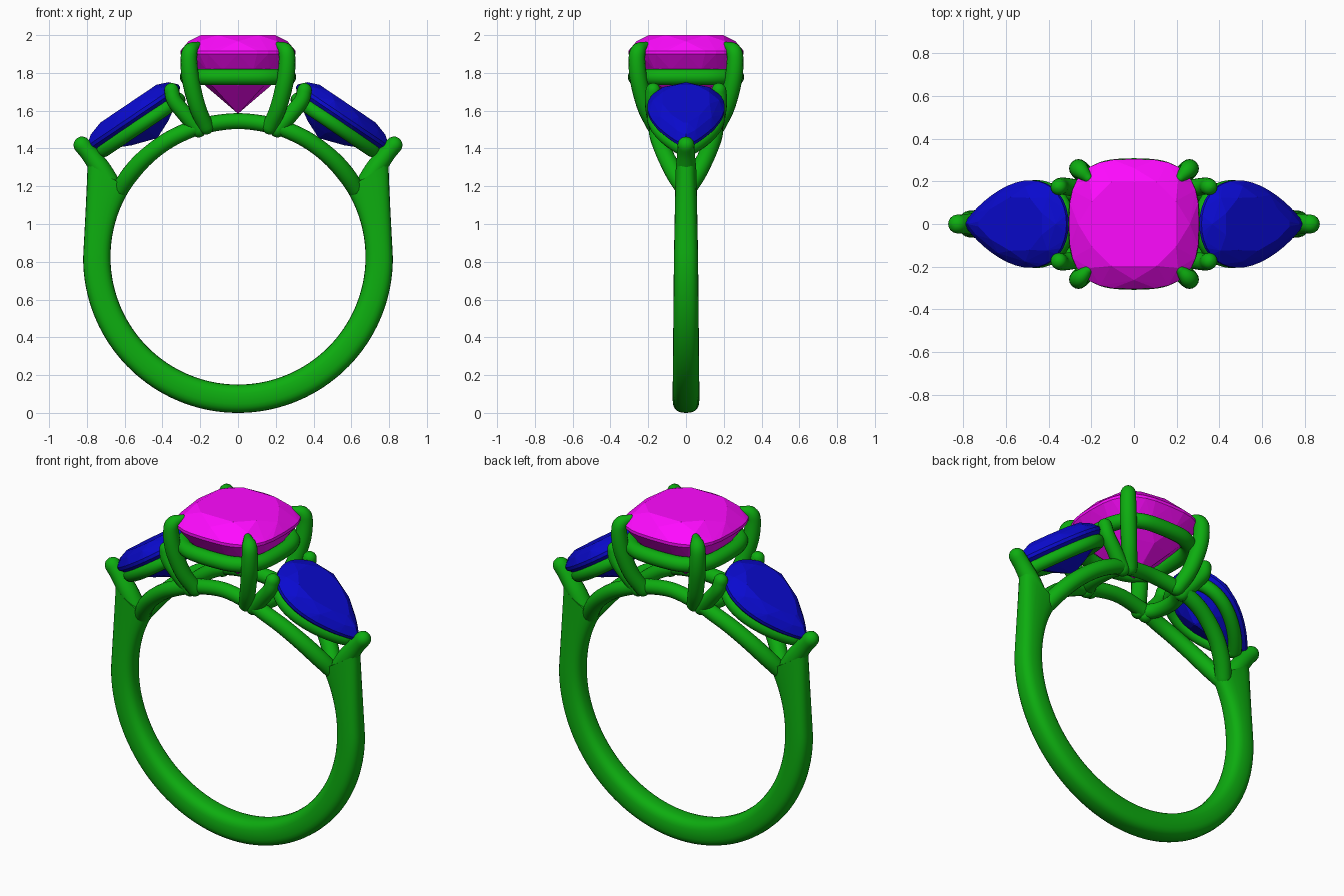
import bpy, bmesh, math
from mathutils import Vector
from math import sin, cos, pi, radians

if "Cube" in bpy.data.objects:
    bpy.data.objects.remove(bpy.data.objects["Cube"])


def material(name, col):
    m = bpy.data.materials.new(name)
    m.diffuse_color = (*col, 1)
    m.use_nodes = True
    m.node_tree.nodes["Principled BSDF"].inputs["Base Color"].default_value = m.diffuse_color
    return m


METAL = material("green metal", (0.004, 0.42, 0.005))
PINK = material("magenta stone", (1.0, 0.003, 1.0))
BLUE = material("blue stone", (0.003, 0.003, 0.62))
CZ = 0.825  # height of the finger hole centre


def finish(name, bm, mat, mirror=(False, False), smooth=True):
    bmesh.ops.recalc_face_normals(bm, faces=bm.faces[:])
    me = bpy.data.meshes.new(name)
    bm.to_mesh(me)
    bm.free()
    me.materials.append(mat)
    for p in me.polygons:
        p.use_smooth = smooth
    ob = bpy.data.objects.new(name, me)
    bpy.context.collection.objects.link(ob)
    if any(mirror):
        mod = ob.modifiers.new("Mirror", 'MIRROR')
        mod.use_axis = (*mirror, False)
        mod.use_mirror_merge = False
    return ob


def skin(bm, rings, closed=False):
    """Bridge a list of equal point rings into a tube."""
    vs = [[bm.verts.new(p) for p in r] for r in rings]
    n, k = len(vs[0]), len(vs)
    for i in range(k if closed else k - 1):
        a, b = vs[i], vs[(i + 1) % k]
        for j in range(n):
            bm.faces.new((a[j], a[(j + 1) % n], b[(j + 1) % n], b[j]))
    if not closed:
        bm.faces.new(vs[0])
        bm.faces.new(vs[-1])


def tube(name, pts, radii, ref, closed=False, mirror=(False, False), steps=6, sides=16):
    """Round wire through the points, with rounded ends when open."""
    ref = Vector(ref)
    P = [Vector((*p, r)) for p, r in zip(pts, radii)]
    n = len(P)
    S = []
    for i in range(n if closed else n - 1):
        if closed:
            p0, p1, p2, p3 = (P[(i + k) % n] for k in (-1, 0, 1, 2))
        else:
            p1, p2 = P[i], P[i + 1]
            p0 = P[i - 1] if i else p1 * 2 - p2
            p3 = P[i + 2] if i + 2 < n else p2 * 2 - p1
        for s in range(steps):
            t = s / steps
            S.append((p1 * 2 + (p2 - p0) * t + (p0 * 2 - p1 * 5 + p2 * 4 - p3) * t * t
                      + (p1 * 3 - p0 - p2 * 3 + p3) * t ** 3) * 0.5)
    if not closed:
        S.append(P[-1])
    m = len(S)
    rings = []

    def ring(c, t, r):
        a = (ref - t * ref.dot(t)).normalized()
        b = t.cross(a)
        return [c + (a * cos(2 * pi * j / sides) + b * sin(2 * pi * j / sides)) * r for j in range(sides)]

    for i, s in enumerate(S):
        nxt = S[(i + 1) % m] if closed else S[min(i + 1, m - 1)]
        prv = S[i - 1] if closed else S[max(i - 1, 0)]
        t, c, r = (nxt - prv).xyz.normalized(), s.xyz, s.w
        if not closed and i == 0:
            rings += [ring(c - t * r * sin(a), t, r * cos(a)) for a in map(radians, (84, 60, 40, 20))]
        rings.append(ring(c, t, r))
        if not closed and i == m - 1:
            rings += [ring(c + t * r * sin(a), t, r * cos(a)) for a in map(radians, (20, 40, 60, 84))]
    bm = bmesh.new()
    skin(bm, rings, closed)
    return finish(name, bm, METAL, mirror)


def spow(v, e):
    return math.copysign(abs(v) ** e, v)


def cushion(t, s, z):
    return Vector((0.305 * s * spow(cos(t), 0.68), 0.305 * s * spow(sin(t), 0.68), z))


def pear(t, s, n):
    """Teardrop outline tilted down away from the centre stone; n is height above girdle."""
    u = 0.33 + s * (0.58 * (1 - cos(t)) / 2 - 0.33)
    v = s * 0.205 / 0.803 * sin(t) * abs(sin(t / 2)) ** 0.8
    return Vector((0.795 - 0.83 * u + 0.56 * n, v, 1.41 + 0.56 * u + 0.83 * n))


def gem(name, outline, rings, mat, mirror=(False, False)):
    """Faceted stone: hull of rings given as (scale, height, count, phase)."""
    bm = bmesh.new()
    for s, h, n, ph in rings:
        for i in range(n):
            bm.verts.new(outline(2 * pi * (i + ph) / n, s, h))
    res = bmesh.ops.convex_hull(bm, input=bm.verts[:])
    junk = {v for v in res["geom_interior"] + res["geom_unused"] if isinstance(v, bmesh.types.BMVert)}
    bmesh.ops.delete(bm, geom=list(junk), context='VERTS')
    bmesh.ops.dissolve_limit(bm, angle_limit=radians(1), verts=bm.verts[:], edges=bm.edges[:])
    finish(name, bm, mat, mirror, smooth=False)


# Stones
gem("centre_stone", cushion, [(0.68, 2.0, 8, 0.5), (0.86, 1.967, 8, 0), (1, 1.917, 32, 0),
    (1, 1.9, 32, 0), (0.8, 1.815, 16, 0.5), (0.56, 1.73, 8, 0), (0.02, 1.588, 4, 0.5)], PINK)
gem("side_stone", pear, [(0.65, 0.068, 10, 0.5), (0.86, 0.043, 10, 0), (1, 0.005, 40, 0),
    (1, -0.014, 40, 0), (0.7, -0.08, 16, 0.5), (0.4, -0.125, 8, 0), (0.03, -0.165, 4, 0)],
    BLUE, (True, False))

# Shank: open band, rounded section, with shoulders that rise straight up
bm = bmesh.new()
rings = []
for i in range(97):
    a = radians(-90 + 122 * (i - 48) / 48)
    lift = max(0.0, sin(a))  # above the widest line
    ro = 0.82 + 0.005 * max(0.0, -sin(a))
    if lift:
        ro = (0.82 - 0.045 * lift) / abs(cos(a))
    ri = 0.675
    half = 0.064 - 0.007 * sin(a) - 0.008 * lift
    mid, th = (ro + ri) / 2, (ro - ri) / 2
    ring = []
    for j in range(24):
        b = 2 * pi * j / 24
        r = mid + th * spow(cos(b), 0.75)
        ring.append((r * cos(a), half * spow(sin(b), 0.75), CZ + r * sin(a)))
    rings.append(ring)
skin(bm, rings)
shank = finish("shank", bm, METAL)
bpy.context.view_layer.objects.active = shank
shank.select_set(True)
bpy.ops.object.shade_smooth_by_angle(angle=radians(50))

# Gallery rails: split from the shoulders and arch over the finger
half = [(0.625, 0.008), (0.575, 0.055), (0.5, 0.1), (0.4, 0.134), (0.3, 0.152), (0.18, 0.15)]
plan = half + [(0, 0.14)] + [(-x, y) for x, y in reversed(half)]
wide = [0.045, 0.047, 0.046, 0.045, 0.044, 0.043]
tube("gallery_rail", [(x, -y, CZ + math.sqrt(0.72 ** 2 - x * x)) for x, y in plan],
     wide + [0.042] + wide[::-1], (0, 0, 1), mirror=(False, True))
tube("gallery_crossbar", [(0.2, -0.15, 1.515), (0.235, -0.08, 1.51), (0.245, 0, 1.508),
     (0.235, 0.08, 1.51), (0.2, 0.15, 1.515)], [0.042] * 5, (0, 0, 1), mirror=(True, False))

# Seat rails below each stone
tube("centre_seat", [cushion(2 * pi * i / 24, 0.87, 1.778) for i in range(24)],
     [0.043] * 24, (0, 0, 1), closed=True, steps=3)
tube("side_seat", [pear(2 * pi * (i + 0.5) / 24, 0.82, -0.062) for i in range(24)],
     [0.038] * 24, (0.56, 0, 0.83), closed=True, mirror=(True, False), steps=3)

# Prongs
tube("centre_prong", [(0.17, 0.165, 1.515), (0.215, 0.215, 1.62), (0.25, 0.25, 1.76),
     (0.26, 0.26, 1.87), (0.25, 0.25, 1.92), (0.215, 0.215, 1.943)],
     [0.042, 0.044, 0.046, 0.044, 0.04, 0.022], (1, -1, 0), mirror=(True, True))
tube("side_prong", [(0.21, 0.152, 1.5), (0.275, 0.168, 1.575), (0.335, 0.178, 1.65),
     (0.352, 0.174, 1.708)], [0.042, 0.042, 0.04, 0.039], (0, 1, 0), mirror=(True, True))
tube("tip_prong", [(0.685, 0, 1.22), (0.73, 0, 1.295), (0.785, 0, 1.37), (0.826, 0, 1.418)],
     [0.056, 0.054, 0.047, 0.045], (0, 1, 0), mirror=(True, False))
